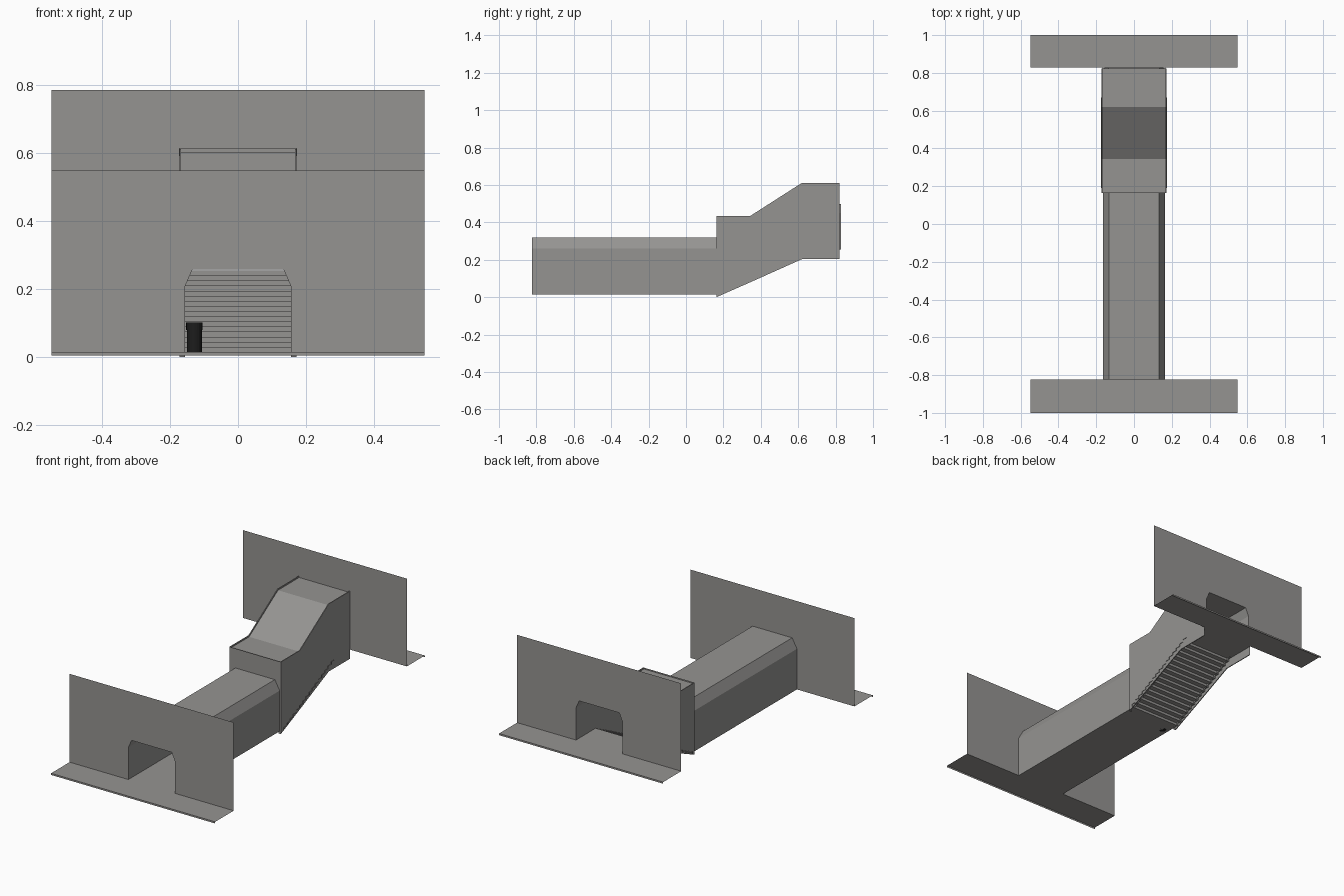
import bpy, bmesh, math

if "Cube" in bpy.data.objects:
    bpy.data.objects.remove(bpy.data.objects["Cube"])


def material(name, rgb):
    m = bpy.data.materials.new(name)
    m.diffuse_color = (*rgb, 1)
    m.use_nodes = True
    m.node_tree.nodes["Principled BSDF"].inputs["Base Color"].default_value = m.diffuse_color
    return m


GREY = material("concrete_grey", (0.30, 0.295, 0.285))
BLACK = material("bin_black", (0.012, 0.012, 0.012))


def build(name, faces, mat=GREY):
    """Make one object from a list of polygons."""
    bm = bmesh.new()
    for f in faces:
        bm.faces.new([bm.verts.new(p) for p in f])
    bmesh.ops.remove_doubles(bm, verts=bm.verts, dist=1e-5)
    bmesh.ops.triangulate(bm, faces=[f for f in bm.faces if len(f.verts) > 4])
    me = bpy.data.meshes.new(name)
    bm.to_mesh(me)
    bm.free()
    me.materials.append(mat)
    ob = bpy.data.objects.new(name, me)
    bpy.context.collection.objects.link(ob)
    return ob


def loft(sections):
    """Quads between successive open sections."""
    return [(a[i], a[i + 1], b[i + 1], b[i])
            for a, b in zip(sections, sections[1:]) for i in range(len(a) - 1)]


def arch(half, flat, base, shoulder, top, y, dz=0):
    pts = [(-half, base), (-half, shoulder), (-flat, top),
           (flat, top), (half, shoulder), (half, base)]
    return [(x, y, z + dz) for x, z in pts]


def inner(y, dz=0):
    return arch(0.155, 0.134, 0.015, 0.209, 0.257, y, dz)


def outer(y):
    return arch(0.164, 0.132, 0.015, 0.26, 0.318, y)


def holed_wall(half, bottom, top, y, dz=0):
    """Wall sheet around the tunnel mouth."""
    a = inner(y, dz)
    P = lambda x, z: (x, y, z)
    faces = [(P(a[2][0], a[2][2]), P(a[3][0], a[3][2]), P(half, top), P(-half, top))]
    for s, i, j, k in ((-1, 0, 1, 2), (1, 5, 4, 3)):
        zs = a[j][2]
        faces += [(P(s * half, bottom), P(a[i][0], bottom), a[j], P(s * half, zs)),
                  (P(s * half, zs), a[j], a[k], P(s * half, top))]
    return faces


YF, YB, RISE = -0.824, 0.828, 0.24


def flat(x, y0, y1, z):
    return ((-x, y0, z), (x, y0, z), (x, y1, z), (-x, y1, z))


# end walls and their floor strips, each with a thin front lip
for label, y, edge, dz, top in (("front", YF, -1, 0, 0.548), ("back", YB, 1, RISE, 0.785)):
    build(label + "_wall", holed_wall(0.548, 0.015 + dz, top, y, dz))
    z = 0.015 + dz
    build(label + "_floor", [
        flat(0.548, y, edge, z),
        ((-0.548, edge, z), (0.548, edge, z), (0.548, edge, z - 0.01), (-0.548, edge, z - 0.01))])

# straight corridor: outer shell, inner lining, floor
build("corridor_shell", loft([outer(YF), outer(0.165)]))
build("corridor_floor", [flat(0.164, YF, 0.19, 0.015)])

# inner lining follows the stair slope up to the back wall
build("tunnel_lining", loft([inner(YF), inner(0.19), inner(0.67, RISE), inner(YB, RISE)]))

# stairs, a stepped sheet that pokes slightly through the side walls
N, Y0, TREAD = 16, 0.19, 0.03
steps = [(Y0, 0.015)]
for i in range(N):
    z = 0.015 + RISE * (i + 1) / N
    steps += [(Y0 + TREAD * i, z), (Y0 + TREAD * (i + 1), z)]
build("stairs", loft([[(-0.175, y, z), (0.175, y, z)] for y, z in steps]))
build("upper_landing", [flat(0.168, Y0 + TREAD * N, YB, 0.015 + RISE)])

# stair housing: side plates, recessed roof and end frames
roof = [(0.163, 0.435), (0.345, 0.435), (0.62, 0.611), (0.822, 0.611)]
base = [(0.163, 0.0), (0.345, 0.08), (0.62, 0.203), (0.822, 0.203)]
for label, s in (("left", -1), ("right", 1)):
    ring = [[(s * x, y, z) for x, y, z in (
        (0.172, yb, zb), (0.172, yt, zt), (0.167, yt, zt), (0.167, yb, zb), (0.172, yb, zb))]
        for (yb, zb), (yt, zt) in zip(base, roof)]
    build("housing_side_" + label, loft(ring))
build("housing_roof", loft([[(-0.168, y, z - 0.008), (0.168, y, z - 0.008)] for y, z in roof]))
build("housing_front", holed_wall(0.172, 0.0, 0.435, 0.163))
build("housing_back_frame", [((-0.173, 0.822, 0.59), (0.173, 0.822, 0.59),
                              (0.173, 0.822, 0.614), (-0.173, 0.822, 0.614))])


# black litter bin inside the corridor
def cylinder(name, r, z0, z1):
    n = 20
    ring = lambda z: [(-0.128 + r * math.cos(i * math.tau / n),
                       0.1 + r * math.sin(i * math.tau / n), z) for i in range(n + 1)]
    a, b = ring(z0), ring(z1)
    ob = build(name, loft([a, b]) + [a[:-1], b[:-1]], BLACK)
    return ob


cylinder("bin_body", 0.022, 0.015, 0.08)
cylinder("bin_lid", 0.024, 0.08, 0.102)

# consistent face direction
for ob in bpy.data.objects:
    bm = bmesh.new()
    bm.from_mesh(ob.data)
    bmesh.ops.recalc_face_normals(bm, faces=bm.faces)
    bm.to_mesh(ob.data)
    bm.free()
